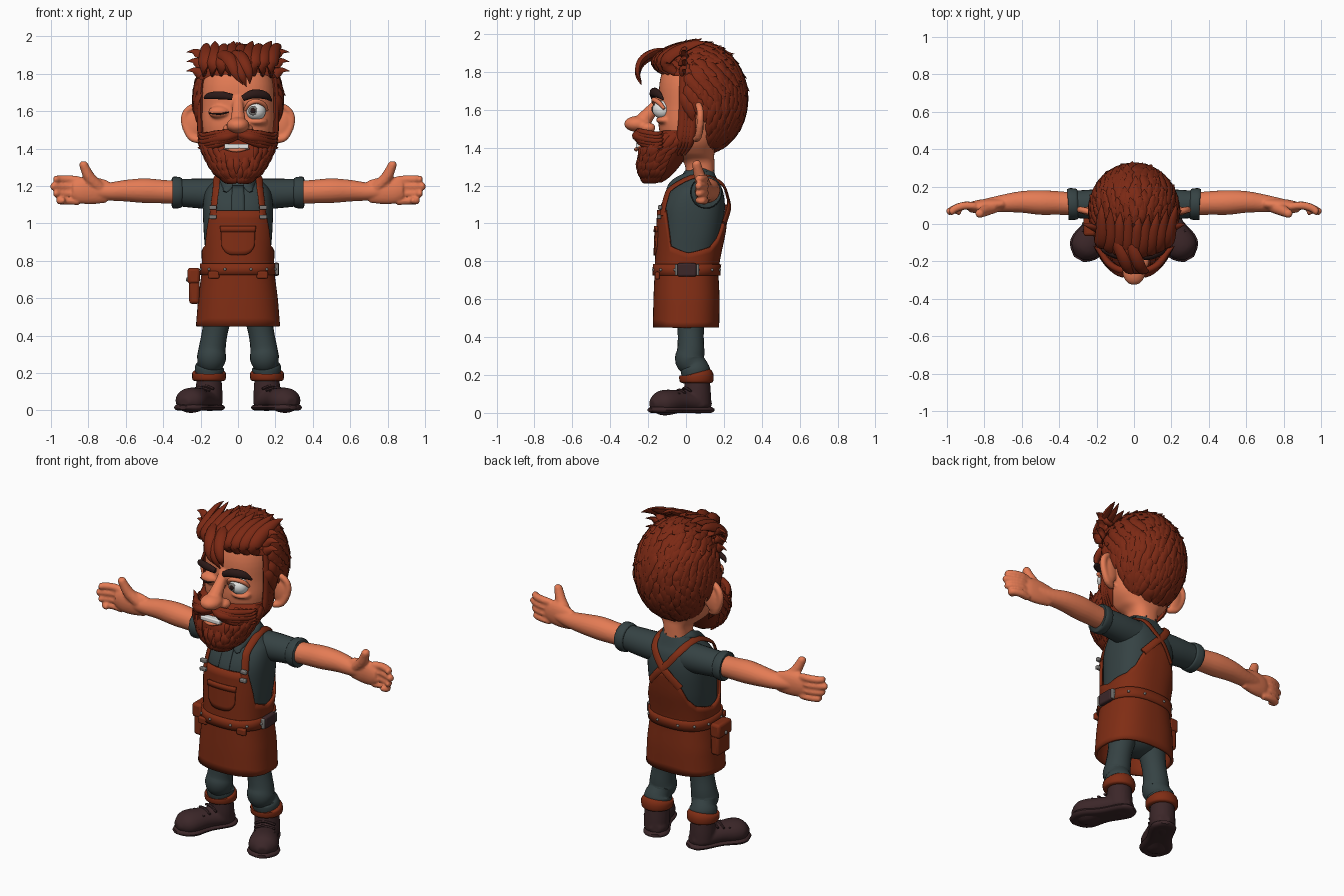
import bpy, bmesh, math, random
from mathutils import Vector as V, Matrix

if "Cube" in bpy.data.objects:
    bpy.data.objects.remove(bpy.data.objects["Cube"])

random.seed(4)
UP = (0, 0, -99)


def color(name, *rgb):
    m = bpy.data.materials.new(name)
    m.diffuse_color = (*rgb, 1)
    m.use_nodes = True
    m.node_tree.nodes["Principled BSDF"].inputs["Base Color"].default_value = m.diffuse_color
    return m


SKIN = color("skin", .78, .2, .09)
HAIR = color("auburn hair", .2, .022, .007)
LEATHER = color("red leather", .215, .026, .007)
CLOTH = color("dark teal cloth", .036, .055, .057)
BOOT = color("dark brown boot", .045, .02, .022)
WHITE = color("white", .8, .8, .78)
METAL = color("metal grey", .2, .19, .18)
DARK = color("dark brow", .025, .01, .009)


# ---------- helpers ----------
def spline(rows, k):
    """Smooth in-between rows of numbers."""
    out = []
    for i in range(len(rows) - 1):
        a, b, c, d = (rows[min(max(j, 0), len(rows) - 1)] for j in (i - 1, i, i + 1, i + 2))
        for t in (j / k for j in range(k)):
            out.append([q + .5 * t * (r - p + t * (2 * p - 5 * q + 4 * r - s + t * (3 * (q - r) + s - p)))
                        for p, q, r, s in zip(a, b, c, d)])
    return out + [list(rows[-1])]


def lerp(table, x):
    for a, b in zip(table, table[1:]):
        if x <= b[0]:
            t = max(0, (x - a[0]) / (b[0] - a[0]))
            return [p + (q - p) * t for p, q in zip(a, b)]
    return list(table[-1])


def skin_rings(bm, rings):
    vs = [[bm.verts.new(p) for p in r] for r in rings]
    n = len(vs[0])
    for a, b in zip(vs, vs[1:]):
        for i in range(n):
            bm.faces.new((a[i], a[(i + 1) % n], b[(i + 1) % n], b[i]))
    bm.faces.new(vs[0])
    bm.faces.new(vs[-1])


def sweep(bm, path, centre=UP, flat=1, sides=10, k=4):
    """Tube along (x, y, z, radius) points, flattened towards a centre."""
    pts = spline(path, k)
    P = [V(p[:3]) for p in pts]
    rings = []
    for i, p in enumerate(P):
        t = (P[min(i + 1, len(P) - 1)] - P[max(i - 1, 0)]).normalized()
        side = t.cross(p - V(centre)).normalized()
        nrm = side.cross(t)
        r = max(pts[i][3], .001)
        rings.append([p + side * r * math.cos(a) + nrm * r * flat * math.sin(a)
                      for a in (2 * math.pi * j / sides for j in range(sides))])
    skin_rings(bm, rings)


def ball(bm, c, r, sub=3):
    return bmesh.ops.create_icosphere(bm, subdivisions=sub, radius=1,
                                      matrix=Matrix.Translation(c) @ Matrix.Diagonal((*r, 1)))["verts"]


def box(bm, c, r):
    bmesh.ops.create_cube(bm, size=1, matrix=Matrix.Translation(c) @ Matrix.Diagonal((*r, 1)))


def on(table, th, z, off=0, n=2.5):
    """Point on a rounded body; th = 0 is the front."""
    _, rx, yf, yb = lerp(table, z)
    s, c = math.sin(th), math.cos(th)
    e = 2 / n
    return V(((rx + off) * math.copysign(abs(s) ** e, s),
              (yf + yb) / 2 - ((yb - yf) / 2 + off) * math.copysign(abs(c) ** e, c), z))


def loft(bm, table, k=4, seg=48):
    t = spline(table, k)
    skin_rings(bm, [[on(t, 2 * math.pi * j / seg, r[0]) for j in range(seg)] for r in t])


def finish(name, bm, mat, voxel=0, bevel=0, solid=0, angle=50):
    bmesh.ops.recalc_face_normals(bm, faces=bm.faces)
    me = bpy.data.meshes.new(name)
    bm.to_mesh(me)
    bm.free()
    ob = bpy.data.objects.new(name, me)
    bpy.context.collection.objects.link(ob)
    me.materials.append(mat)
    bpy.ops.object.select_all(action='DESELECT')
    ob.select_set(True)
    bpy.context.view_layer.objects.active = ob
    bpy.ops.object.shade_smooth_by_angle(angle=math.radians(angle))
    if solid:
        m = ob.modifiers.new("thickness", 'SOLIDIFY')
        m.thickness, m.offset = solid, 0
    if voxel:
        m = ob.modifiers.new("blend", 'REMESH')
        m.mode, m.voxel_size, m.use_smooth_shade = 'VOXEL', voxel, True
        m = ob.modifiers.new("relax", 'SMOOTH')
        m.iterations, m.factor = 3, .5
    if bevel:
        m = ob.modifiers.new("round", 'BEVEL')
        m.width, m.segments = bevel, 3
    return ob


def tubes(name, mat, paths, **kw):
    bm = bmesh.new()
    for p in paths:
        sweep(bm, p, **kw)
    return finish(name, bm, mat)


def flip(path, s):
    return [(s * p[0], *p[1:]) for p in path]


# ---------- torso and apron ----------
BODY = [(.45, .205, -.155, .155), (.6, .193, -.152, .158), (.755, .172, -.145, .15), (.85, .175, -.142, .168),
        (.95, .183, -.138, .19), (1.08, .187, -.132, .205), (1.17, .175, -.09, .195), (1.22, .135, -.045, .17),
        (1.28, .078, -.005, .145)]
bm = bmesh.new()
loft(bm, BODY[1:])
finish("shirt", bm, CLOTH)


def patch(name, mat, half, lo, hi, off, thick, cols=96, rows=14):
    bm = bmesh.new()
    g = []
    for i in range(cols + 1):
        th = -half + 2 * half * i / cols
        a, b = lo(th), hi(th)
        g.append([bm.verts.new(on(BODY, th, a + (b - a) * j / rows, off)) for j in range(rows + 1)])
    for a, b in zip(g, g[1:]):
        for j in range(rows):
            bm.faces.new((a[j], b[j], b[j + 1], a[j + 1]))
    bmesh.ops.remove_doubles(bm, verts=bm.verts, dist=1e-4)
    return finish(name, bm, mat, solid=thick)


EDGE = [(-1, 1.1), (-.95, 1.03), (-.8, .92), (-.6, .875), (0, .845), (.5, .88), (.66, 1.0), (.75, 1.07), (1, 1.07)]
patch("apron", LEATHER, math.pi, lambda t: .45, lambda t: lerp(EDGE, math.cos(t))[1], .012, .016)
patch("belt", LEATHER, math.pi, lambda t: .725, lambda t: .785, .022, .018, rows=2)
patch("bib_pocket", LEATHER, .36, lambda t: .83 + 2.2 * t ** 4 + .1 * t * t, lambda t: .985, .023, .012, 16, 6)
patch("pocket_hem", LEATHER, .37, lambda t: .955, lambda t: .985, .027, .012, 16, 2)
patch("shirt_placket", CLOTH, .12, lambda t: 1.04, lambda t: 1.2, .005, .008, 4, 6)


def at(x, z, off, back=False):
    s = min(1, abs(x) / (lerp(BODY, z)[1] + off)) ** 1.25
    th = math.copysign(math.asin(s), x)
    return tuple(on(BODY, math.pi - th if back else th, z, off))


# shoulder straps crossing at the back
for s, n in ((1, "left"), (-1, "right")):
    w = .021
    tubes(n + "_strap", LEATHER, [flip([(*at(.135, 1.04, .022), w), (*at(.125, 1.13, .022), w), (*at(.117, 1.19, .024), w),
          (.112, .06, 1.252, w), (*at(.085, 1.215, .022, True), w), (*at(.03, 1.14, .022, True), w),
          (*at(-.03, 1.08, .022, True), w), (*at(-.1, 1.0, .018, True), w)], s)], centre=(0, .06, 1.02), flat=.35)
    bm = bmesh.new()
    for z in (1.035, 1.085):
        box(bm, V(flip([at(.135, z, .034)], s)[0]), (.04, .022, .022))
    finish(n + "_strap_buckle", bm, METAL, bevel=.005)
    # collar flap and belt tab
    tubes(n + "_collar", CLOTH, [flip([(.02, .135, 1.285, .022), (.085, .07, 1.28, .024), (.075, -.01, 1.245, .028),
          (.055, -.075, 1.205, .032), (.07, -.1, 1.17, .012)], s)], centre=(0, .06, 1.15), flat=.35)
    bm = bmesh.new()
    box(bm, V(flip([at(.13, .725, .03)], s)[0]), (.06, .025, .04))
    finish(n + "_belt_tab", bm, LEATHER, bevel=.008)

bm = bmesh.new()
for a in range(12):
    ball(bm, on(BODY, a * math.pi / 6 + .26, .755, .032), (.008,) * 3, 2)
finish("belt_studs", bm, METAL)
bm = bmesh.new()
box(bm, (.205, .005, .755), (.03, .1, .07))
finish("side_buckle", bm, BOOT, bevel=.01)
bm = bmesh.new()
for y in (-.052, .062):
    box(bm, (.203, y, .755), (.028, .014, .06))
finish("buckle_ends", bm, METAL, bevel=.005)
bm = bmesh.new()
box(bm, (-.233, 0, .655), (.056, .12, .17))
box(bm, (-.237, 0, .72), (.066, .13, .085))
finish("belt_pouch", bm, LEATHER, bevel=.016)
bm = bmesh.new()
ball(bm, (-.271, 0, .7), (.007, .012, .012), 2)
finish("pouch_stud", bm, METAL)

# ---------- limbs ----------
bm = bmesh.new()
ball(bm, (0, .01, .56), (.16, .12, .1))
finish("hips", bm, CLOTH)
for s, n in ((1, "left"), (-1, "right")):
    tubes(n + "_sleeve", CLOTH, [flip([(.08, .1, 1.155, .085), (.2, .105, 1.16, .08), (.33, .105, 1.165, .072)], s),
          flip([(.3, .105, 1.165, .076), (.312, .105, 1.165, .083), (.345, .107, 1.165, .085), (.352, .107, 1.165, .078)], s)],
          sides=24)
    bm = bmesh.new()
    sweep(bm, flip([(.28, .105, 1.165, .06), (.4, .112, 1.17, .063), (.5, .115, 1.175, .066), (.6, .118, 1.175, .058),
                    (.7, .11, 1.17, .047), (.79, .1, 1.175, .036)], s), sides=20)
    sweep(bm, flip([(.7, .108, 1.17, .03), (.77, .1, 1.175, .036), (.84, .092, 1.177, .035), (.885, .088, 1.178, .024)], s),
          flat=2, sides=20)
    for i, tip in enumerate((.985, 1.0, .985, .945)):
        z = 1.236 - .038 * i
        sweep(bm, flip([(.85, .095, z - .004, .021), (.905, .098, z, .022), (.955, .083, z, .021),
                        (tip - .008, .064, z, .019), (tip, .06, z, .011)], s))
    sweep(bm, flip([(.74, .095, 1.19, .034), (.79, .075, 1.24, .032), (.818, .06, 1.295, .026),
                    (.828, .055, 1.322, .022), (.83, .053, 1.332, .01)], s), centre=(0, -99, 0))
    finish(n + "_arm_and_hand", bm, SKIN, voxel=.007)
    tubes(n + "_trouser_leg", CLOTH, [flip([(.095, .025, .58, .085), (.122, .025, .43, .069), (.138, .025, .33, .072),
          (.142, .02, .28, .078), (.15, .045, .245, .068), (.153, .05, .225, .078), (.155, .055, .16, .07)], s)],
          centre=(0, -99, 0), sides=20)
    tubes(n + "_trouser_cuff", LEATHER, [flip([(.155, .055, .157, .07), (.155, .055, .165, .088), (.155, .055, .2, .09),
          (.155, .053, .212, .074)], s)], centre=(0, -99, 0), sides=24)
    # boots turned outward, flat soles
    bm = bmesh.new()
    sweep(bm, flip([(.155, .06, .18, .066), (.155, .06, .1, .072), (.155, .065, .03, .07)], s), centre=(0, -99, 0), sides=20)
    sweep(bm, flip([(.12, .125, .05, .03), (.14, .085, .05, .066), (.2, -.02, .06, .072), (.245, -.1, .055, .085),
                    (.27, -.145, .05, .074), (.29, -.18, .045, .03)], s), flat=.8, sides=20)
    finish(n + "_boot", bm, BOOT, voxel=.008)
    bm = bmesh.new()
    sweep(bm, flip([(.112, .138, .016, .03), (.135, .095, .016, .072), (.2, -.02, .016, .072), (.245, -.1, .016, .092),
                    (.272, -.15, .016, .08), (.294, -.19, .016, .03)], s), flat=.35, sides=16)
    for v in bm.verts:
        v.co.z = min(max(v.co.z, 0), .032)
    finish(n + "_boot_sole", bm, BOOT)
    tubes(n + "_boot_laces", BOOT, [flip([(.13 + .02 * i, -.025 - .03 * i, .115 - .008 * i, .007), (.18 + .02 * i, -.005 - .03 * i, .132 - .011 * i, .008),
          (.235 + .02 * i, .025 - .03 * i, .115 - .008 * i, .007)], s) for i in range(3)], sides=6)

# ---------- head ----------
bm = bmesh.new()
loft(bm, [(1.2, .078, 0, .15), (1.32, .08, -.01, .15), (1.37, .13, -.09, .15), (1.43, .175, -.125, .17), (1.52, .196, -.145, .2),
          (1.62, .2, -.142, .24), (1.74, .198, -.14, .26), (1.84, .17, -.11, .24), (1.9, .1, -.05, .18)])
ball(bm, (0, -.255, 1.525), (.062, .072, .043))
sweep(bm, [(0, -.13, 1.66, .028), (0, -.17, 1.61, .032), (0, -.22, 1.55, .042), (0, -.24, 1.52, .04)], centre=(0, 0, 1.5))
ball(bm, (-.1, -.125, 1.595), (.06, .04, .035))
ball(bm, (.1, -.11, 1.545), (.06, .05, .022))
for s in (1, -1):
    ball(bm, (s * .05, -.2, 1.505), (.032, .04, .028))
    ball(bm, (s * .235, .072, 1.53), (.05, .022, .08))
    sweep(bm, flip([(.19, .05, 1.6, .014), (.235, .065, 1.625, .018), (.28, .075, 1.59, .019), (.285, .075, 1.53, .019),
                    (.25, .065, 1.46, .02), (.2, .05, 1.445, .018)], s), centre=(0, -99, 1.5))
finish("head", bm, SKIN, voxel=.008)


def spot(name, mat, c, r):
    bm = bmesh.new()
    ball(bm, c, r)
    finish(name, bm, mat)


spot("eyeball", WHITE, (.095, -.122, 1.6), (.054, .054, .05))
spot("iris", METAL, (.08, -.171, 1.603), (.025, .008, .025))
spot("pupil", DARK, (.08, -.177, 1.603), (.014, .006, .014))
FC = (0, .1, 1.62)
tubes("open_eyelid", SKIN, [[(.038, -.145, 1.605, .008), (.06, -.168, 1.64, .012), (.1, -.168, 1.653, .013),
      (.14, -.14, 1.635, .012), (.155, -.115, 1.605, .008)]], centre=FC)
tubes("wink_crease", DARK, [[(-.155, -.142, 1.59, .003), (-.1, -.167, 1.585, .005), (-.05, -.155, 1.595, .003)]], centre=FC)
tubes("eyebrows", DARK, [[(-.18, -.125, 1.67, .006), (-.155, -.145, 1.682, .018), (-.09, -.172, 1.685, .022), (-.03, -.175, 1.675, .016)],
      [(.025, -.175, 1.668, .016), (.08, -.175, 1.692, .024), (.145, -.15, 1.685, .022), (.18, -.12, 1.655, .005)]],
      centre=FC, flat=.7)

# ---------- beard ----------
BEARD = [(1.215, .035, -.21, -.13), (1.25, .1, -.238, -.08), (1.32, .15, -.25, -.02), (1.39, .182, -.24, .02),
         (1.44, .198, -.19, .03), (1.49, .198, -.13, .04)]
bm = bmesh.new()
loft(bm, BEARD)
for row in range(6):
    z = 1.47 - .04 * row
    for i in range(-8, 9):
        th = i * .22 + random.uniform(-.08, .08)
        p = on(BEARD, th, z, 0)
        if abs(p.x) < .09 and z > 1.36 and p.y < -.1:
            continue
        q, r = on(BEARD, th * .96, z - .04, .008), on(BEARD, th * .9, max(z - .085, 1.212), .014)
        sweep(bm, [(*p, .016), (*q, .022), (*r, .002)], centre=(0, -.05, 1.42), flat=.45, sides=6, k=3)
finish("beard", bm, HAIR)
bm = bmesh.new()
for s in (1, -1):
    for j in range(5):
        o, r = (j - 2) * .011, .024 - .003 * abs(j - 2)
        sweep(bm, flip([(.0, -.235, 1.475 + o * .6, r * .7), (.06, -.262 + abs(o) * .6, 1.463 + o, r), (.13, -.215, 1.447 + o * 1.4, r),
                        (.18, -.15, 1.437 + o * 1.5, r * .8), (.215, -.12, 1.447 + o * 1.9, .002)], s), centre=(0, -.05, 1.45), sides=8)
    # sideburns
    for j in range(4):
        y = -.01 + .018 * j
        sweep(bm, flip([(.185, y, 1.84, .02), (.203, y - .005, 1.7, .022), (.203, y - .008, 1.56, .022),
                        (.195, y - .02, 1.44, .022), (.15, y - .05, 1.36, .004)], s), centre=(0, .02, 1.6), flat=.7, sides=8)
finish("moustache_and_sideburns", bm, HAIR)
bm = bmesh.new()
box(bm, (-.008, -.245, 1.412), (.13, .04, .026))
finish("teeth", bm, WHITE, bevel=.006)
tubes("lower_lip", SKIN, [[(-.075, -.24, 1.402, .006), (-.01, -.263, 1.391, .011), (.06, -.245, 1.402, .006)]])

# ---------- hair ----------
C, R = V((0, .07, 1.66)), V((.222, .235, .28))


def hairy(p):
    return p.z > (1.81 if p.y < -.02 else 1.63 if p.y < .12 else 1.43)


def shell(p):
    d = V((p[i] - C[i]) / R[i] for i in range(3)).normalized()
    return C + V(d[i] * R[i] for i in range(3))


bm = bmesh.new()
for v in ball(bm, C, R, 4):
    if not hairy(v.co):
        v.co = C + (v.co - C) * .78
for i in range(480):
    h = 1 - 2 * (i + .5) / 480
    a, w = i * 2.39996, math.sqrt(1 - h * h)
    d = V((w * math.cos(a), w * math.sin(a), h))
    p = C + V(d[j] * R[j] for j in range(3))
    if not hairy(p):
        continue
    up = max(d.z, 0)
    v = V((.5 * d.x + random.uniform(-.25, .25), up + .1, -1 + .95 * up))
    v = (v - d * v.dot(d)).normalized()
    ln, lift = random.uniform(.1, .15), random.uniform(.012, .03) + .022 * up * random.random()
    pts = [(p - v * .03, .97, .018), (shell(p + v * .02) + d * .01, 1, .03), (shell(p + v * ln * .6) + d * .015, 1, .024)]
    tip = shell(p + v * ln) + d * lift
    sweep(bm, [(*(C + (q - C) * k), r) for q, k, r in pts] + [(*tip, .002)], centre=C, flat=.45, sides=6, k=3)
finish("hair", bm, HAIR)
# swept fringe and curled forelock
paths = []
for i in range(9):
    x = -.17 + .042 * i
    y = .06 * (x / .17) ** 2
    paths.append([(x * 1.05, -.105 + y, 1.79, .016), (x * 1.08, -.165 + y, 1.845, .036), (x * 1.1 + .01, -.12 + y, 1.9, .038),
                  (x * 1.15 + .02, -.02 + y, 1.945, .026), (x * 1.2 + .03, .05 + y, 1.955 + .02 * (i % 2), .002)])
for dx, dz in ((0, 0), (-.035, .012), (.035, .016)):
    paths.append([(-.08 + dx, -.07, 1.89 + dz, .025), (-.03 + dx, -.17, 1.885 + dz, .035), (.0 + dx, -.235, 1.845 + dz, .032),
                  (.025 + dx, -.255, 1.785 + dz, .022), (.045 + dx * .5, -.235, 1.73 + dz, .002)])
for s in (1, -1):
    for z in (1.8, 1.85, 1.9):
        paths.append(flip([(.15, 0, z - .02, .02), (.2, -.02, z, .028), (.235, -.01, z + .02, .018), (.275, .0, z + .015, .002)], s))
tubes("fringe", HAIR, paths, centre=(0, .05, 1.7), flat=.6, sides=8)
